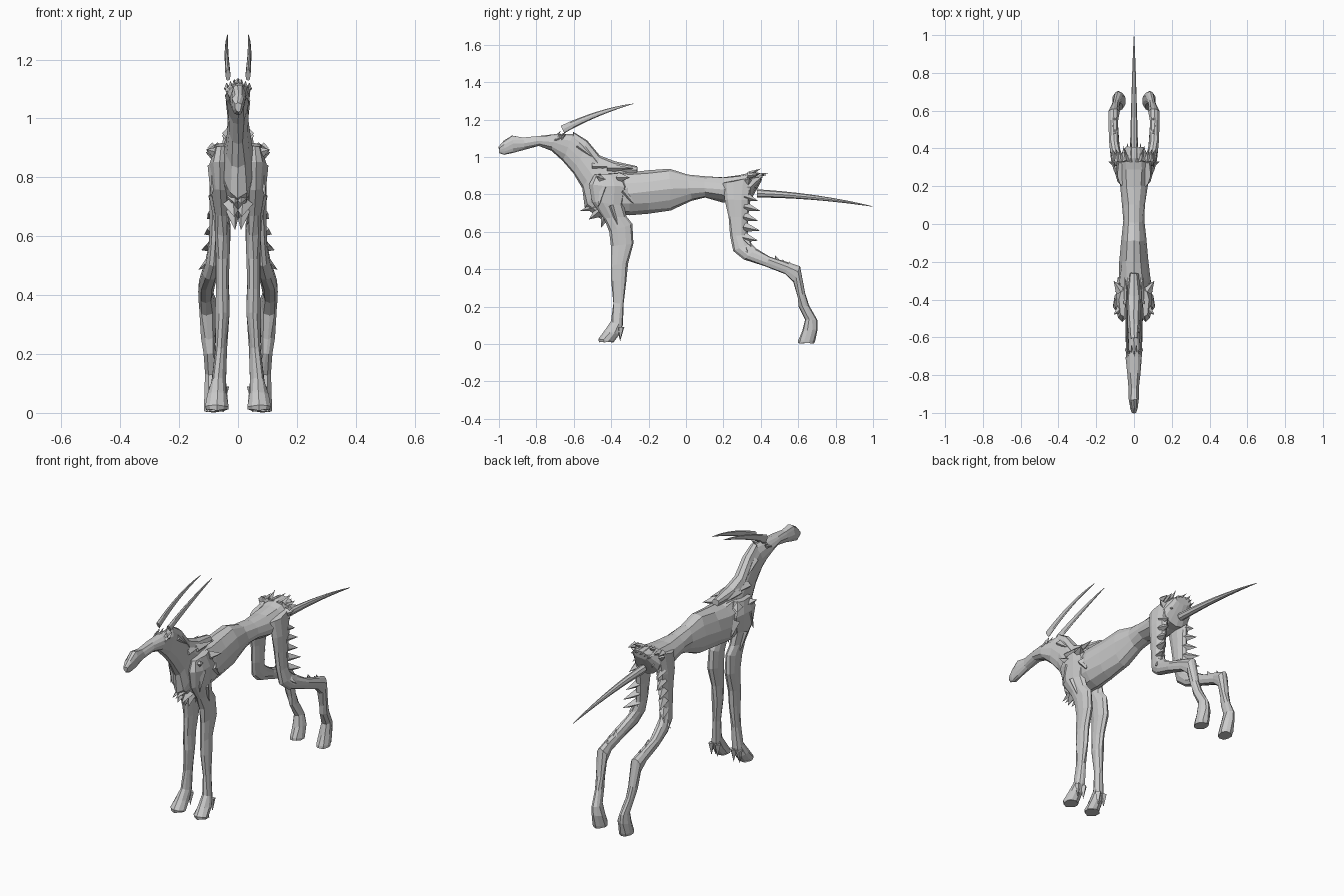
import bpy, bmesh, math, random
from mathutils import Vector
random.seed(4)


def finish(name, bm, mirror):
    bmesh.ops.recalc_face_normals(bm, faces=bm.faces)
    me = bpy.data.meshes.new(name)
    bm.to_mesh(me)
    bm.free()
    ob = bpy.data.objects.new(name, me)
    bpy.context.collection.objects.link(ob)
    if mirror:
        ob.modifiers.new("mirror", 'MIRROR').use_mirror_merge = False
    return ob


def loft(name, rings, sides=10, mirror=False, jitter=0.0):
    """Each ring: two side-silhouette points (y,z),(y,z), centre x, half width."""
    bm = bmesh.new()
    loops = []
    for ya, za, yb, zb, x, w in rings:
        a, b = Vector((x, ya, za)), Vector((x, yb, zb))
        loop = []
        for i in range(sides):
            t = 2 * math.pi * i / sides
            p = (a + b) / 2 + (a - b) / 2 * math.cos(t)
            p.x += w * math.sin(t)
            p += Vector([random.uniform(-jitter, jitter) for _ in range(3)])
            p.z = max(p.z, 0)
            loop.append(bm.verts.new(p))
        loops.append(loop)
    for l0, l1 in zip(loops, loops[1:]):
        for i in range(sides):
            j = (i + 1) % sides
            bm.faces.new((l0[i], l0[j], l1[j], l1[i]))
    bm.faces.new(loops[0])
    bm.faces.new(loops[-1])
    return finish(name, bm, mirror)


def tufts(name, items, mirror=True):
    """Pointed fur locks: base xyz, tip xyz, radius."""
    bm = bmesh.new()
    for bx, by, bz, tx, ty, tz, r in items:
        d = Vector((tx - bx, ty - by, tz - bz))
        rot = d.to_track_quat('Z', 'X').to_matrix().to_4x4()
        rot.translation = Vector((bx, by, bz)) + d / 2
        bmesh.ops.create_cone(bm, cap_ends=True, segments=4, radius1=r,
                              radius2=0, depth=d.length, matrix=rot)
    return finish(name, bm, mirror)


# Head and neck
loft("head_and_neck", [
    (-1.0, 1.055, -.998, 1.022, 0, .012), (-.975, 1.085, -.97, 1.012, 0, .021),
    (-.93, 1.117, -.925, 1.022, 0, .027), (-.87, 1.105, -.86, 1.042, 0, .027),
    (-.79, 1.113, -.79, 1.058, 0, .034), (-.70, 1.12, -.72, 1.035, 0, .042),
    (-.60, 1.12, -.66, .98, 0, .036), (-.53, 1.075, -.60, .91, 0, .035),
    (-.46, 1.0, -.555, .83, 0, .044), (-.38, .965, -.54, .73, 0, .055),
    (-.29, .92, -.44, .66, 0, .05)], 12, jitter=.003)

# Torso: deep chest, narrow waist, flat hips
loft("torso", [
    (-.50, .90, -.50, .73, 0, .05), (-.42, .93, -.42, .69, 0, .075),
    (-.30, .92, -.30, .692, 0, .085), (-.20, .925, -.20, .70, 0, .076),
    (-.09, .94, -.08, .715, 0, .064), (.01, .907, .03, .765, 0, .053),
    (.10, .893, .10, .78, 0, .06), (.20, .895, .20, .76, 0, .074),
    (.29, .905, .29, .77, 0, .082), (.35, .92, .345, .765, 0, .08),
    (.41, .915, .40, .87, 0, .05)], 12, jitter=.004)

# Front legs with shoulder and elbow
loft("front_leg", [
    (-.49, .905, -.35, .915, .055, .025), (-.52, .85, -.31, .84, .062, .034),
    (-.50, .76, -.33, .74, .06, .032), (-.44, .67, -.32, .68, .054, .026),
    (-.41, .60, -.285, .64, .052, .026), (-.40, .52, -.28, .54, .053, .025),
    (-.402, .42, -.31, .43, .052, .022), (-.40, .34, -.32, .34, .052, .025),
    (-.39, .22, -.33, .22, .058, .019), (-.40, .12, -.335, .10, .066, .026),
    (-.435, .07, -.355, .05, .07, .034), (-.468, .025, -.385, .012, .071, .04),
    (-.465, .01, -.385, .01, .071, .039)], 10, True, .003)

# Dewclaws behind the front feet
tufts("dewclaw", [(.05, -.35, .09, .05, -.352, .015, .02),
                  (.085, -.35, .09, .088, -.352, .018, .018)])

# Hind legs: thigh, long hock, hoof
loft("hind_leg", [
    (.20, .86, .36, .89, .06, .028), (.21, .77, .345, .77, .068, .028),
    (.225, .68, .335, .68, .072, .024), (.235, .58, .33, .58, .075, .022),
    (.25, .50, .35, .535, .085, .024), (.31, .45, .38, .51, .095, .028),
    (.42, .415, .45, .468, .106, .027), (.53, .375, .55, .435, .108, .027),
    (.575, .33, .61, .415, .106, .03), (.595, .25, .635, .27, .10, .024),
    (.60, .20, .66, .205, .095, .02), (.635, .13, .70, .13, .086, .024),
    (.62, .07, .705, .08, .081, .032), (.60, .02, .69, .018, .08, .036),
    (.60, .006, .685, .004, .08, .034)], 10, True, .003)

# Curved sickle horns, floating just above the head
horn = []
for i in range(9):
    t = i / 8
    y, z = -.66 + .38 * t, 1.147 + .195 * t - .057 * t * t
    s = .021 * (1 - t) ** .75 + .0008
    horn.append((y - s * .45, z + s * .9, y + s * .45, z - s * .9,
                 .034 + .005 * math.sin(t * 3), .008 * (1 - t) ** .6 + .0008))
loft("horn", horn, 8, True)

# Long tapering tail
tail = []
for i in range(10):
    t = i / 9
    y, z = .38 + .62 * t, .805 - .02 * t - .05 * t * t
    s = .021 * (1 - t) ** .8 + .001
    tail.append((y, z + s, y, z - s, 0, s))
loft("tail", tail, 8)

# Mane ridge and forelock
loft("mane", [
    (-.60, 1.135, -.61, 1.07, 0, .02), (-.53, 1.09, -.55, 1.02, 0, .03),
    (-.46, 1.01, -.48, .93, 0, .035), (-.38, .975, -.40, .90, 0, .04),
    (-.26, .952, -.26, .91, 0, .022)], 8, jitter=.003)
tufts("forelock", [(.012 * i, -.70 + .01 * i, 1.10, .013 * i, -.67 + .03 * (i % 2),
                    1.14 - .006 * i, .012) for i in range(4)]
      + [(.03, -.70, 1.09, .045, -.66, 1.11, .012)])
tufts("neck_fur", [(.022, -.58, 1.06, .035, -.50, 1.0, .02),
                   (.03, -.50, .95, .045, -.40, .95, .025),
                   (.03, -.42, .94, .05, -.28, .94, .025)])

# Chest fur
tufts("chest_fur", [(.012, -.46, .74, .01, -.57, .71, .03),
                    (.02, -.46, .71, .012, -.52, .665, .032),
                    (.02, -.42, .71, .01, -.455, .62, .035),
                    (.04, -.42, .72, .03, -.42, .635, .03)])

# Shoulder fur
tufts("shoulder_fur", [(.07, -.45, .88, .108, -.48, .895, .025),
                       (.07, -.36, .89, .108, -.30, .89, .028),
                       (.07, -.33, .82, .085, -.28, .75, .03),
                       (.08, -.44, .84, .092, -.47, .73, .025),
                       (.07, -.40, .74, .075, -.36, .62, .03)])

# Hip fur above the tail
tufts("hip_fur", [(.015 + .018 * i, .33, .90, .015 + .02 * i,
                   .445 - .015 * i, .912 - .012 * (i % 3), .018) for i in range(5)]
      + [(.07, .33, .87, .11, .34, .885, .025), (.04, .34, .91, .05, .40, .937, .014),
         (.05, .33, .86, .06, .39, .83, .02)])

# Jagged fur down the back of the thigh and hock
tufts("thigh_fur", [(.072 + .003 * i, .315, .79 - .055 * i, .085 + .01 * i,
                     .385 + .012 * (i % 2), .765 - .053 * i, .026) for i in range(5)]
      + [(.085, .32, .56, .11, .35, .52, .022), (.09, .31, .52, .135, .33, .485, .02)])
tufts("hock_fur", [(.10, .49, .44, .10, .475, .475, .016),
                   (.11, .53, .42, .115, .515, .455, .016),
                   (.105, .56, .41, .10, .55, .445, .015)])
